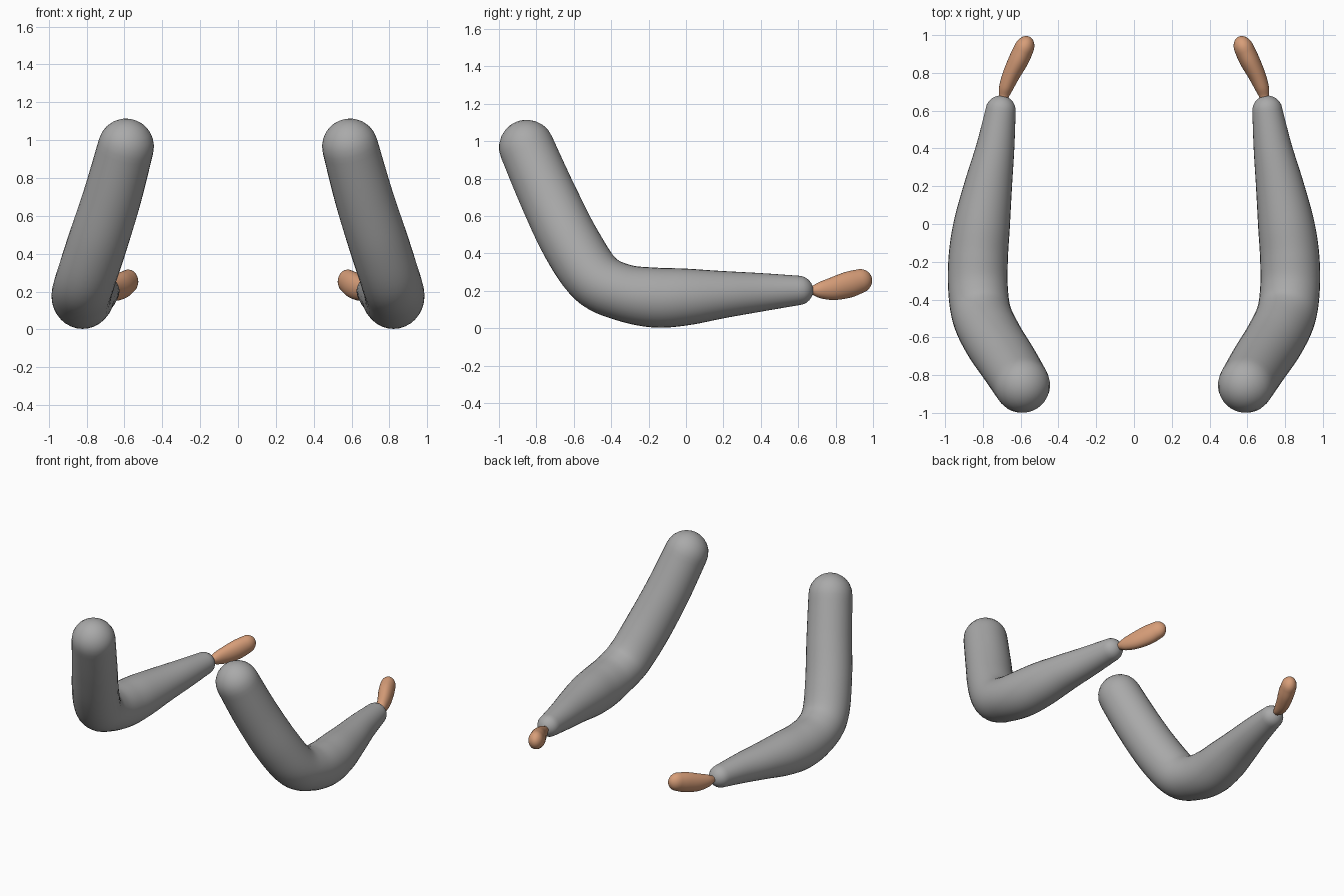
import bpy, bmesh, math
from mathutils import Vector

if "Cube" in bpy.data.objects:
    bpy.data.objects.remove(bpy.data.objects["Cube"])


def material(name, rgb):
    m = bpy.data.materials.new(name)
    m.diffuse_color = (*rgb, 1)
    m.use_nodes = True
    m.node_tree.nodes["Principled BSDF"].inputs["Base Color"].default_value = m.diffuse_color
    return m


GREY = material("sleeve grey", (0.40, 0.40, 0.40))
SKIN = material("skin tan", (0.68, 0.34, 0.19))


def spline(keys, steps):
    """Smooth (Catmull-Rom) samples through rows of numbers."""
    out = []
    n = len(keys)
    for i in range(n - 1):
        rows = [keys[max(i - 1, 0)], keys[i], keys[i + 1], keys[min(i + 2, n - 1)]]
        for s in range(steps):
            t = s / steps
            out.append([0.5 * (2 * b + (c - a) * t + (2 * a - 5 * b + 4 * c - d) * t * t
                               + (3 * b - a - 3 * c + d) * t ** 3)
                        for a, b, c, d in zip(*rows)])
    out.append(list(keys[-1]))
    return out


def limb(name, keys, cap0, cap1, mat, side, steps=6, seg=32):
    """Round-ended tube; keys are (x, y, z, half width, half height)."""
    rows = spline(keys, steps)
    pts = [Vector(r[:3]) for r in rows]
    tans = [(pts[min(i + 1, len(pts) - 1)] - pts[max(i - 1, 0)]).normalized()
            for i in range(len(pts))]
    rings = [(p, t, r[3], r[4]) for p, t, r in zip(pts, tans, rows)]

    def dome(ring, length, sign):
        p, t, w, h = ring
        return [(p + t * sign * length * math.sin(a), t, w * math.cos(a), h * math.cos(a))
                for a in (math.radians(d) for d in (15, 30, 45, 60, 72, 82))]

    start, end = dome(rings[0], cap0, -1), dome(rings[-1], cap1, 1)
    tips = (pts[0] - tans[0] * cap0, pts[-1] + tans[-1] * cap1)
    rings = start[::-1] + rings + end

    bm = bmesh.new()
    loops = []
    for p, t, w, h in rings:
        u = t.cross(Vector((0, 0, 1))).normalized()
        v = u.cross(t)
        loops.append([bm.verts.new(p + u * w * math.cos(a) + v * h * math.sin(a))
                      for a in (2 * math.pi * k / seg for k in range(seg))])
    for a, b in zip(loops, loops[1:]):
        for k in range(seg):
            j = (k + 1) % seg
            bm.faces.new((a[k], a[j], b[j], b[k]))
    for tip, loop in zip(tips, (loops[0], loops[-1])):
        c = bm.verts.new(tip)
        for k in range(seg):
            bm.faces.new((c, loop[k], loop[(k + 1) % seg]))
    for vert in bm.verts:
        vert.co.x *= side
    bmesh.ops.recalc_face_normals(bm, faces=bm.faces)
    for f in bm.faces:
        f.smooth = True
    me = bpy.data.meshes.new(name)
    bm.to_mesh(me)
    bm.free()
    me.materials.append(mat)
    ob = bpy.data.objects.new(name, me)
    bpy.context.collection.objects.link(ob)


# Shoulder -> elbow -> wrist
ARM = [(0.592, -0.852, 0.967, 0.148, 0.148),
       (0.665, -0.735, 0.70, 0.154, 0.154),
       (0.745, -0.612, 0.45, 0.158, 0.158),
       (0.805, -0.485, 0.265, 0.158, 0.155),
       (0.826, -0.34, 0.192, 0.158, 0.152),
       (0.824, -0.17, 0.164, 0.157, 0.160),
       (0.805, 0.0, 0.167, 0.149, 0.152),
       (0.772, 0.2, 0.180, 0.127, 0.126),
       (0.735, 0.4, 0.192, 0.102, 0.103),
       (0.706, 0.6, 0.202, 0.080, 0.079)]

# Narrow wrist -> broad fingertips
HAND = [(0.688, 0.68, 0.203, 0.027, 0.026),
        (0.678, 0.72, 0.204, 0.037, 0.045),
        (0.650, 0.79, 0.212, 0.046, 0.062),
        (0.610, 0.87, 0.233, 0.053, 0.070),
        (0.582, 0.93, 0.252, 0.052, 0.064)]

for side, label in ((1, "left"), (-1, "right")):
    limb(label + "_arm", ARM, 0.147, 0.08, GREY, side)
    limb(label + "_hand", HAND, 0.018, 0.068, SKIN, side)
